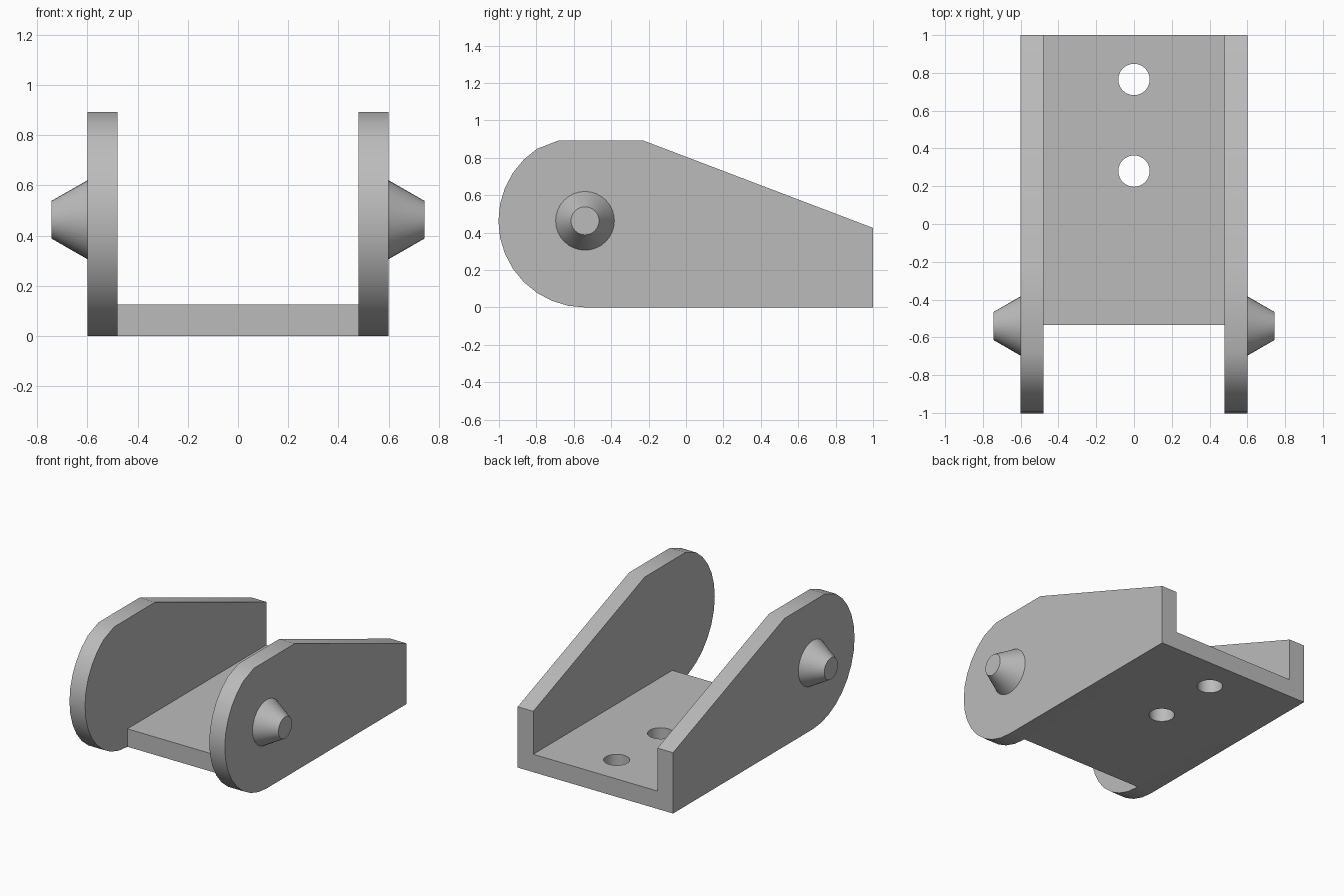
import bpy, bmesh, math
from mathutils import Matrix

old = bpy.data.objects.get("Cube")
if old:
    bpy.data.objects.remove(old, do_unlink=True)

steel = bpy.data.materials.new("grey metal")
steel.use_nodes = True
grey = (0.5, 0.5, 0.5, 1)
steel.diffuse_color = grey
steel.node_tree.nodes["Principled BSDF"].inputs["Base Color"].default_value = grey

PIVOT_Y, PIVOT_Z, RADIUS = -0.54, 0.463, 0.463
INNER, OUTER = 0.48, 0.6


def finish(name, bm):
    bmesh.ops.recalc_face_normals(bm, faces=bm.faces)
    mesh = bpy.data.meshes.new(name)
    bm.to_mesh(mesh)
    bm.free()
    mesh.materials.append(steel)
    obj = bpy.data.objects.new(name, mesh)
    bpy.context.collection.objects.link(obj)
    return obj


def smooth(obj):
    bpy.ops.object.select_all(action="DESELECT")
    obj.select_set(True)
    bpy.context.view_layer.objects.active = obj
    bpy.ops.object.shade_smooth_by_angle(angle=math.radians(30))


def cheek(name, side):
    # Rounded nose, short flat top, then a slope down to the back
    profile = [(1, 0)]
    for i in range(14):
        a = math.radians(270 - 11.25 * i)
        profile.append((PIVOT_Y + RADIUS * math.cos(a), PIVOT_Z + RADIUS * math.sin(a)))
    profile += [(-0.68, 0.893), (-0.23, 0.893), (1, 0.425)]
    bm = bmesh.new()
    face = bm.faces.new([bm.verts.new((side * INNER, y, z)) for y, z in profile])
    grown = bmesh.ops.extrude_face_region(bm, geom=[face])["geom"]
    verts = [v for v in grown if isinstance(v, bmesh.types.BMVert)]
    bmesh.ops.translate(bm, verts=verts, vec=(side * (OUTER - INNER), 0, 0))
    smooth(finish(name, bm))


def pivot_stud(name, side):
    length = 0.143
    bm = bmesh.new()
    place = (Matrix.Translation((side * (OUTER + length / 2), PIVOT_Y, PIVOT_Z))
             @ Matrix.Rotation(side * math.pi / 2, 4, "Y"))
    bmesh.ops.create_cone(bm, cap_ends=True, segments=32, radius1=0.157,
                          radius2=0.075, depth=length, matrix=place)
    smooth(finish(name, bm))


for label, side in (("left", 1), ("right", -1)):
    cheek(label + "_cheek", side)
    pivot_stud(label + "_pivot_stud", side)

# Floor plate between the cheeks
thick, front = 0.125, -0.535
bm = bmesh.new()
bmesh.ops.create_cube(bm, size=1, matrix=Matrix.Translation((0, (1 + front) / 2, thick / 2))
                      @ Matrix.Diagonal((2 * INNER, 1 - front, thick, 1)))
plate = finish("floor_plate", bm)

# Two bolt holes through the plate
for i, y in enumerate((0.28, 0.765)):
    bm = bmesh.new()
    bmesh.ops.create_cone(bm, cap_ends=True, segments=32, radius1=0.083, radius2=0.083,
                          depth=0.5, matrix=Matrix.Translation((0, y, thick / 2)))
    cutter = finish("bolt_hole_cutter_%d" % (i + 1), bm)
    cutter.hide_render = True
    cutter.hide_set(True)
    cut = plate.modifiers.new("bolt_hole", "BOOLEAN")
    cut.operation = "DIFFERENCE"
    cut.solver = "EXACT"
    cut.object = cutter
bpy.context.view_layer.update()
bpy.ops.object.select_all(action="DESELECT")
plate.select_set(True)
bpy.context.view_layer.objects.active = plate
for mod in list(plate.modifiers):
    bpy.ops.object.modifier_apply(modifier=mod.name)
smooth(plate)
